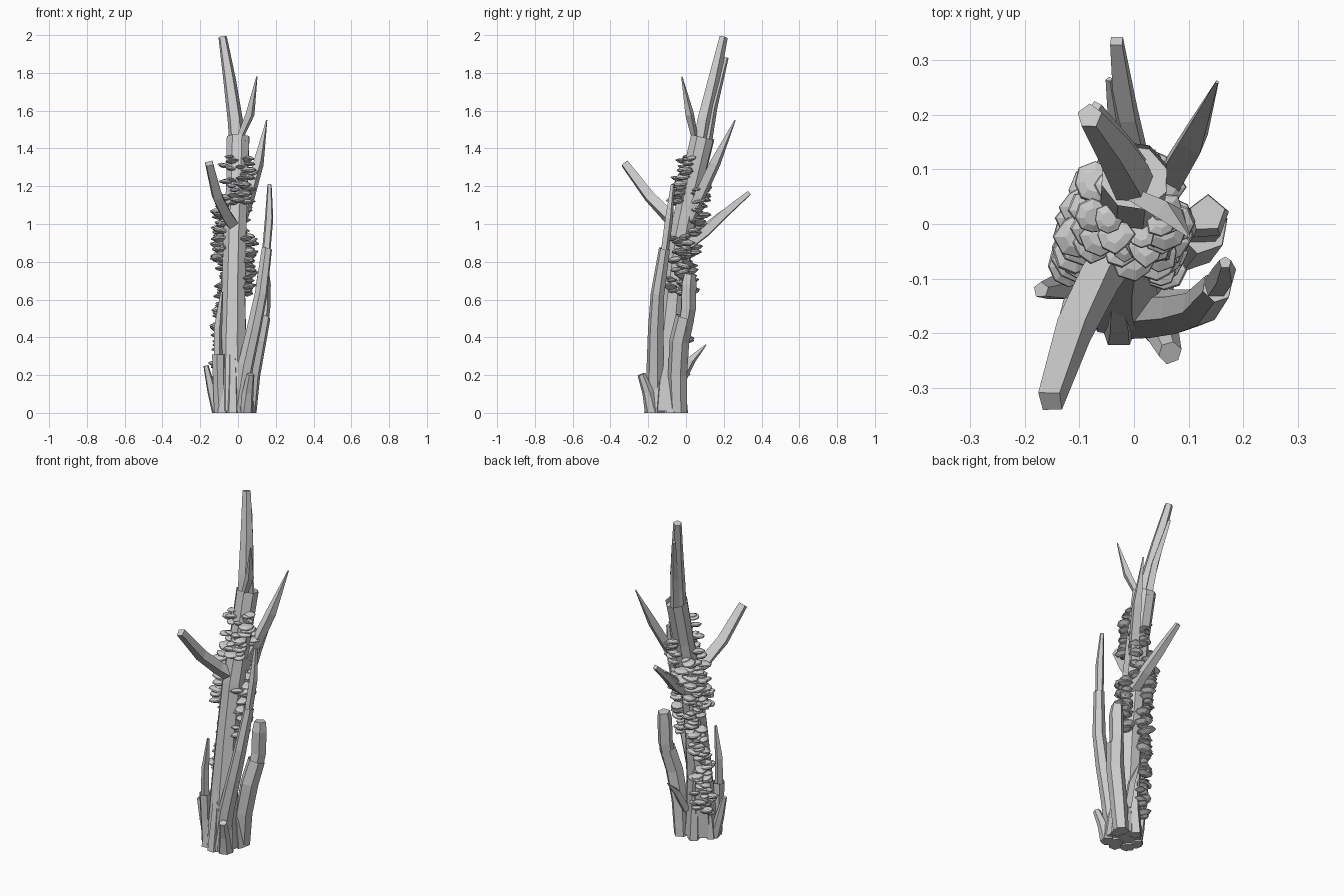
import bpy, bmesh, math, random
from mathutils import Vector, Matrix

random.seed(4)


def finish(name, bm):
    bmesh.ops.recalc_face_normals(bm, faces=bm.faces)
    me = bpy.data.meshes.new(name)
    bm.to_mesh(me)
    bm.free()
    ob = bpy.data.objects.new(name, me)
    bpy.context.collection.objects.link(ob)
    return ob


# Faceted limb: stations are (x, y, z, radius); rings are joined and capped
def limb(name, stations, sides=5, jitter=0.08, hollow=0.0, spin=0.3, gain=1.14):
    bm = bmesh.new()
    pts = [Vector(s[:3]) for s in stations]
    wob = [gain * (1 + random.uniform(-jitter, jitter)) for _ in range(sides)]
    rings = []
    for i, (p, s) in enumerate(zip(pts, stations)):
        t = (pts[min(i + 1, len(pts) - 1)] - pts[max(i - 1, 0)]).normalized()
        u = Vector((0, 1, 0)).cross(t).normalized() if abs(t.y) < 0.9 else Vector((1, 0, 0))
        v = t.cross(u)
        ring = []
        for k in range(sides):
            a = 2 * math.pi * k / sides + spin
            co = p + (u * math.cos(a) + v * math.sin(a)) * s[3] * wob[k]
            if s[2] < 0.03:
                co.z = s[2]
            ring.append(bm.verts.new(co))
        rings.append(ring)
    for a, b in zip(rings, rings[1:]):
        for k in range(sides):
            j = (k + 1) % sides
            bm.faces.new((a[k], a[j], b[j], b[k]))
    bm.faces.new(rings[0][::-1])
    cap = bm.faces.new(rings[-1])
    # Broken, hollowed end
    if hollow:
        axis = (pts[-1] - pts[-2]).normalized()
        bmesh.ops.inset_individual(bm, faces=[cap], thickness=stations[-1][3] * 0.25)
        for vtx in cap.verts:
            vtx.co -= axis * hollow
    return finish(name, bm)


# Leaning trunk with a broken top
TRUNK = [(-0.02, -0.11, 0.01, 0.10), (-0.025, -0.105, 0.15, 0.09), (-0.028, -0.09, 0.35, 0.078),
         (-0.025, -0.065, 0.62, 0.068), (-0.017, -0.02, 0.95, 0.066), (-0.006, 0.03, 1.2, 0.062),
         (0.0, 0.09, 1.46, 0.065)]
limb("trunk", TRUNK, sides=8, jitter=0.05, hollow=0.03, gain=1.0)

# Root flares around the foot
for i, (deg, r, top) in enumerate([(-95, 0.035, 0.5), (-40, 0.036, 0.4), (25, 0.036, 0.35),
                                   (100, 0.035, 0.4), (165, 0.03, 0.3), (-140, 0.034, 0.3)]):
    c, s = math.cos(math.radians(deg)), math.sin(math.radians(deg))
    limb(f"root_ridge_{i}", [(-0.02 + 0.085 * c, -0.11 + 0.085 * s, 0.0, r),
                             (-0.02 + 0.07 * c, -0.105 + 0.07 * s, 0.16, r * 0.85),
                             (-0.028 + 0.045 * c, -0.08 + 0.045 * s, top, r * 0.45)], gain=1.0)

# Splintered crown
limb("main_spike", [(-0.005, 0.07, 1.40, 0.036), (-0.016, 0.095, 1.55, 0.036),
                    (-0.045, 0.145, 1.76, 0.030), (-0.082, 0.197, 1.99, 0.020)])
limb("rear_spike", [(-0.005, 0.11, 1.42, 0.025), (-0.025, 0.145, 1.62, 0.021),
                    (-0.07, 0.215, 1.88, 0.010)], sides=4)
limb("small_spike", [(-0.005, 0.055, 1.42, 0.015), (0.065, 0.02, 1.58, 0.022),
                     (0.10, -0.022, 1.78, 0.003)], sides=4)

# Upper branches
limb("right_branch", [(0.015, 0.02, 1.02, 0.03), (0.06, 0.075, 1.15, 0.028),
                      (0.108, 0.155, 1.32, 0.026), (0.152, 0.26, 1.55, 0.003)], sides=4)
limb("back_branch", [(0.01, 0.0, 0.88, 0.03), (0.005, 0.10, 0.955, 0.029),
                     (-0.015, 0.20, 1.05, 0.025), (-0.032, 0.335, 1.165, 0.014)], sides=4, spin=0.8)
limb("back_splinter", [(-0.01, 0.06, 0.95, 0.016), (-0.03, 0.17, 1.04, 0.014),
                       (-0.045, 0.265, 1.115, 0.006)], sides=4)
limb("front_branch", [(-0.015, -0.03, 0.98, 0.036), (-0.06, -0.10, 1.045, 0.034),
                      (-0.108, -0.195, 1.145, 0.032), (-0.152, -0.325, 1.32, 0.024)], sides=4, spin=0.8)

# Long side limb on the right, jointed high up with a slender tip
limb("long_limb_base", [(0.0, -0.165, 0.0, 0.042), (0.04, -0.165, 0.25, 0.04),
                        (0.085, -0.162, 0.45, 0.036), (0.122, -0.152, 0.63, 0.032),
                        (0.153, -0.115, 0.87, 0.026)], sides=6, hollow=0.01)
limb("long_limb_tip", [(0.145, -0.12, 0.80, 0.02), (0.165, -0.09, 1.03, 0.02),
                       (0.167, -0.07, 1.21, 0.01)], sides=5)

# Jointed stub behind it
limb("right_stub_base", [(0.055, -0.04, 0.0, 0.038), (0.07, -0.045, 0.2, 0.042),
                         (0.1, -0.035, 0.38, 0.044), (0.125, -0.005, 0.51, 0.042)], sides=6, hollow=0.012)
limb("right_stub_tip", [(0.12, -0.01, 0.44, 0.034), (0.132, 0.008, 0.55, 0.036),
                        (0.135, 0.011, 0.68, 0.036), (0.135, 0.018, 0.735, 0.029)], sides=5)

# Left spike rising from a short stump
limb("left_stump", [(-0.09, -0.15, 0.0, 0.034), (-0.10, -0.155, 0.15, 0.03),
                    (-0.103, -0.16, 0.31, 0.032)], sides=6, hollow=0.015)
limb("left_spike", [(-0.105, -0.16, 0.24, 0.022), (-0.105, -0.16, 0.45, 0.021),
                    (-0.085, -0.16, 0.64, 0.007)], sides=4)

# Broken root tips near the ground
limb("left_root_tip", [(-0.11, -0.11, 0.0, 0.028), (-0.14, -0.115, 0.12, 0.023),
                       (-0.17, -0.12, 0.25, 0.013)], sides=5)
limb("front_root_tip", [(0.04, -0.175, 0.0, 0.038), (0.052, -0.2, 0.11, 0.028),
                        (0.066, -0.235, 0.205, 0.02)], sides=6)
limb("back_root_tip", [(0.02, -0.03, 0.16, 0.022), (0.04, 0.03, 0.28, 0.02),
                       (0.05, 0.105, 0.36, 0.003)], sides=4)


def trunk_at(z):
    for a, b in zip(TRUNK, TRUNK[1:]):
        if z <= b[2]:
            return [a[i] + (b[i] - a[i]) * (z - a[2]) / (b[2] - a[2]) for i in (0, 1, 3)]


# Bracket fungus: clusters of thin irregular discs growing out of the bark
def fungus(name, z0, z1, deg0, deg1, spread, count, size):
    bm = bmesh.new()
    sides = 8
    for n in range(count):
        f = (n + 0.5) / count
        z = z0 + (z1 - z0) * f
        ang = math.radians(deg0 + (deg1 - deg0) * f + random.uniform(-spread, spread))
        cx, cy, r = trunk_at(z)
        rad = size * random.uniform(0.7, 1.25)
        out = r + rad * random.uniform(0.1, 0.65)
        m = (Matrix.Translation((cx + math.cos(ang) * out, cy + math.sin(ang) * out, z))
             @ Matrix.Rotation(random.uniform(-0.25, 0.25), 4, 'X')
             @ Matrix.Rotation(random.uniform(-0.25, 0.25), 4, 'Y'))
        wob = [random.uniform(0.85, 1.12) for _ in range(sides)]
        rings = []
        for h, q in [(-0.35, 0.45), (-0.04, 1.0), (0.12, 0.95), (0.32, 0.5)]:
            rings.append([bm.verts.new(m @ Vector((rad * q * wob[k] * math.cos(k * math.tau / sides),
                                                   rad * q * wob[k] * math.sin(k * math.tau / sides),
                                                   rad * h))) for k in range(sides)])
        for a, b in zip(rings, rings[1:]):
            for k in range(sides):
                j = (k + 1) % sides
                bm.faces.new((a[k], a[j], b[j], b[k]))
        bm.faces.new(rings[0][::-1])
        bm.faces.new(rings[-1])
    return finish(name, bm)


fungus("fungus_upper_front", 1.10, 1.36, -100, -90, 62, 34, 0.036)
fungus("fungus_left", 0.81, 1.10, 160, 175, 42, 32, 0.037)
fungus("fungus_back", 0.93, 1.22, 105, 75, 55, 28, 0.036)
fungus("fungus_right", 0.63, 0.94, 10, -10, 35, 28, 0.036)
fungus("fungus_lower_back", 0.62, 0.92, 125, 140, 35, 24, 0.037)
fungus("fungus_lower_left", 0.16, 0.65, 135, 145, 36, 42, 0.036)
